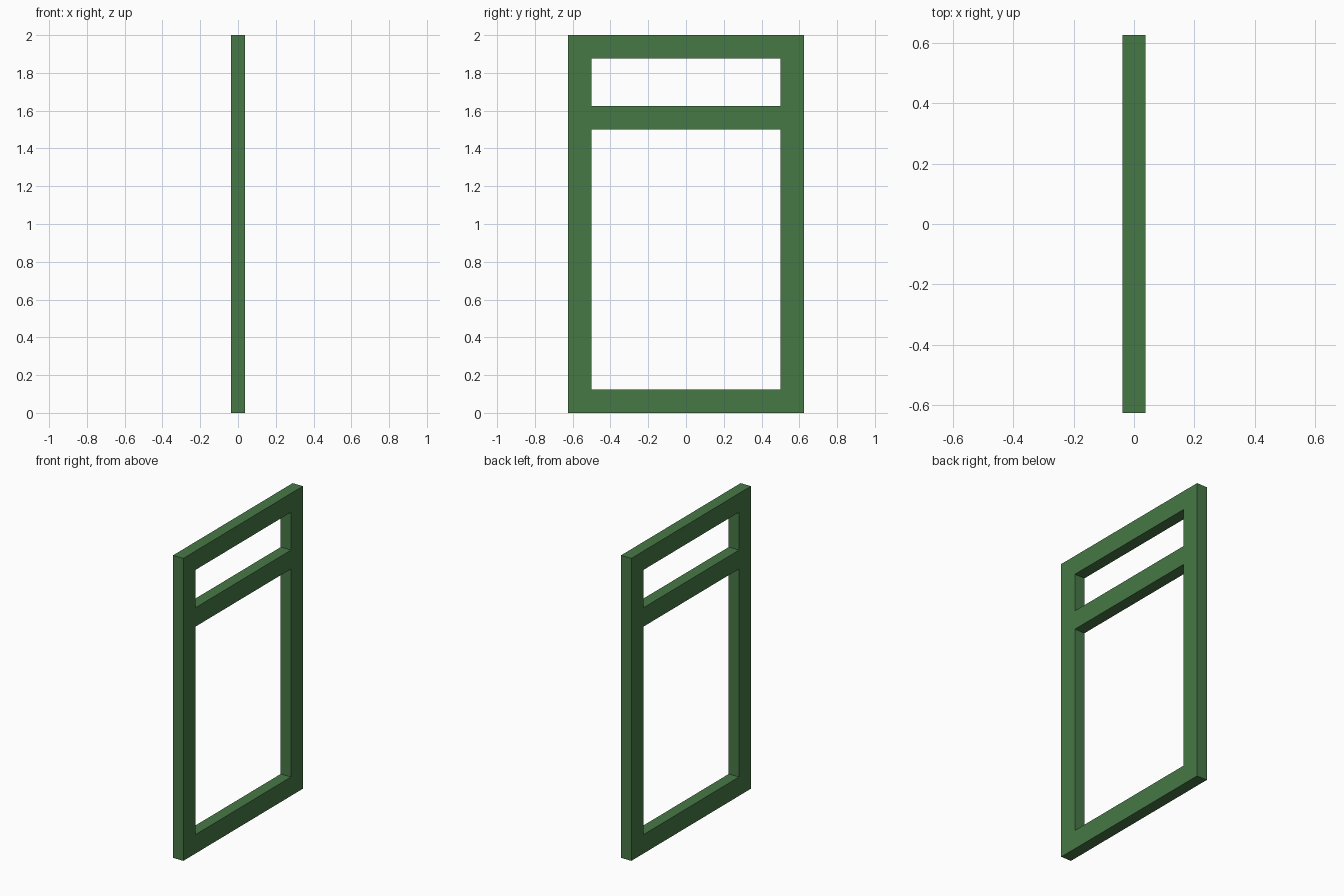
import bpy, bmesh

if "Cube" in bpy.data.objects:
    bpy.data.objects.remove(bpy.data.objects["Cube"])

HALF_T = 0.0375                                # half thickness along x
YS = [-0.625, -0.5, 0.5, 0.625]                # stile edges
ZS = [0.0, 0.125, 1.5, 1.625, 1.875, 2.0]      # rail edges
OPENINGS = {(1, 1), (1, 3)}                    # lower and upper lights

green = bpy.data.materials.new("frame green")
green.diffuse_color = (0.063, 0.19, 0.061, 1.0)
green.use_nodes = True
green.node_tree.nodes["Principled BSDF"].inputs["Base Color"].default_value = green.diffuse_color

# Frame profile: grid of rails and stiles, leaving the two openings empty
bm = bmesh.new()
grid = [[bm.verts.new((-HALF_T, y, z)) for z in ZS] for y in YS]
for i in range(len(YS) - 1):
    for j in range(len(ZS) - 1):
        if (i, j) not in OPENINGS:
            bm.faces.new((grid[i][j], grid[i][j + 1],
                          grid[i + 1][j + 1], grid[i + 1][j]))

# Give the profile its thickness
ext = bmesh.ops.extrude_face_region(bm, geom=bm.faces[:], use_keep_orig=True)
moved = [g for g in ext["geom"] if isinstance(g, bmesh.types.BMVert)]
bmesh.ops.translate(bm, verts=moved, vec=(2 * HALF_T, 0, 0))
bmesh.ops.recalc_face_normals(bm, faces=bm.faces[:])

mesh = bpy.data.meshes.new("window_frame")
bm.to_mesh(mesh)
bm.free()
mesh.materials.append(green)
frame = bpy.data.objects.new("window_frame", mesh)
bpy.context.collection.objects.link(frame)
